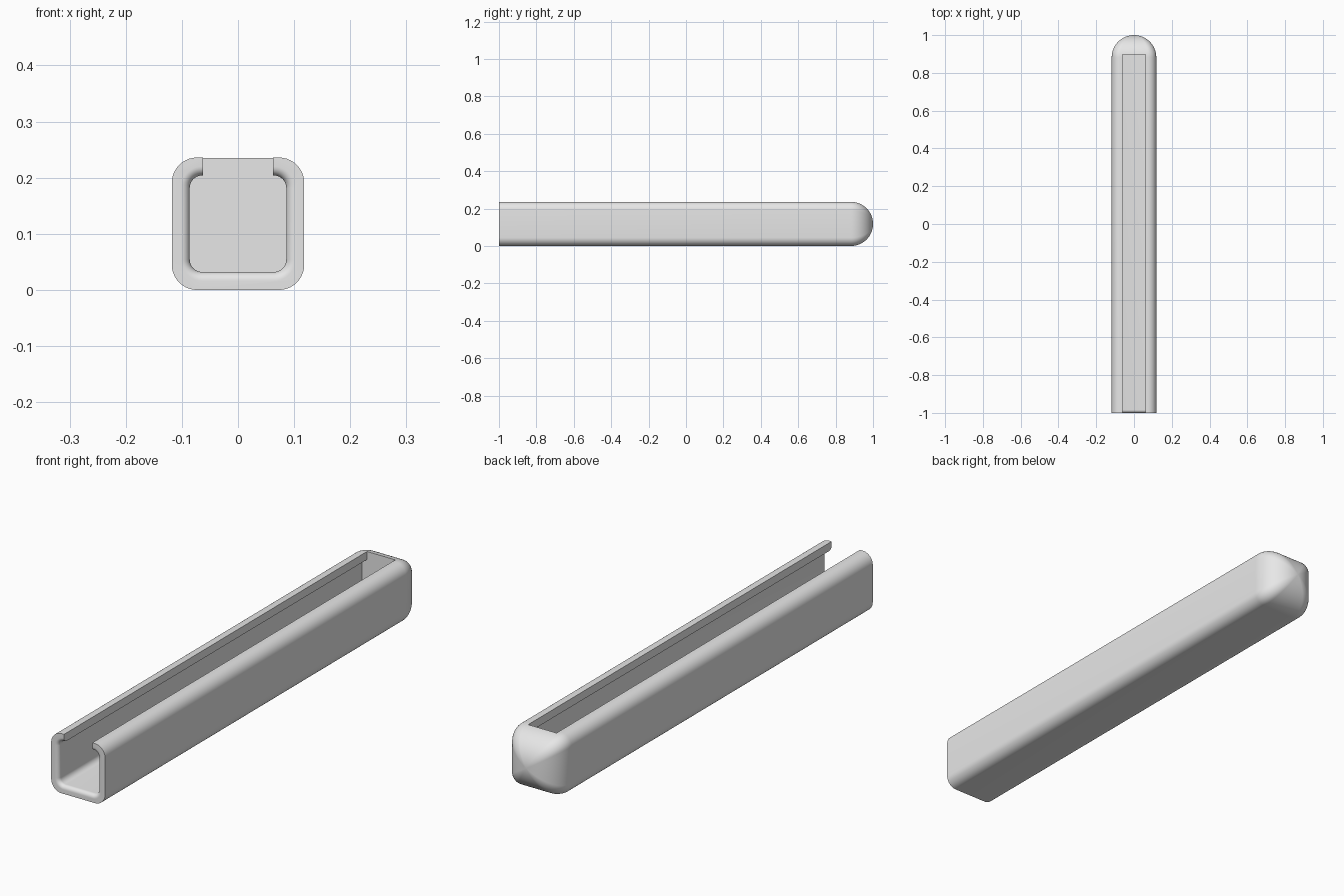
import bpy, bmesh, math

if "Cube" in bpy.data.objects:
    bpy.data.objects.remove(bpy.data.objects["Cube"])

HALF = 0.118        # half width of the channel, also the dome radius
BORE = 0.086        # half width of the cavity
SLOT = 0.062        # half width of the top slot
FRONT, END, DOME = -1.0, 0.897, 1.0 - HALF
FLARE = 0.016       # rounding of the cavity mouth

grey = bpy.data.materials.new("plain grey")
grey.diffuse_color = (0.8, 0.8, 0.8, 1)
grey.use_nodes = True
grey.node_tree.nodes["Principled BSDF"].inputs["Base Color"].default_value = grey.diffuse_color


def ring(half, radius, y, scale=1.0, steps=10):
    """Rounded square in the xz plane, centred on the channel axis."""
    pts = []
    for k, (sx, sz) in enumerate([(1, 1), (-1, 1), (-1, -1), (1, -1)]):
        for i in range(steps + 1):
            a = math.pi / 2 * (k + i / steps)
            x = sx * (half - radius) + radius * math.cos(a)
            z = sz * (half - radius) + radius * math.sin(a)
            pts.append((x * scale, y, HALF + z * scale))
    return pts


def loft(name, rings):
    """Closed solid through a list of matching rings."""
    bm = bmesh.new()
    rows = [[bm.verts.new(p) for p in r] for r in rings]
    n = len(rows[0])
    for a, b in zip(rows, rows[1:]):
        for i in range(n):
            bm.faces.new((a[i], a[(i + 1) % n], b[(i + 1) % n], b[i]))
    bm.faces.new(rows[0])
    bm.faces.new(rows[-1])
    bmesh.ops.recalc_face_normals(bm, faces=bm.faces)
    mesh = bpy.data.meshes.new(name)
    bm.to_mesh(mesh)
    bm.free()
    mesh.materials.append(grey)
    ob = bpy.data.objects.new(name, mesh)
    bpy.context.collection.objects.link(ob)
    return ob


# Outer body: straight rounded tube closed by a domed end
rings = [ring(HALF, 0.045, FRONT)]
for i in range(25):
    t = math.radians(89.3) * i / 24
    rings.append(ring(HALF, 0.045, DOME + HALF * math.sin(t), math.cos(t)))
channel = loft("channel", rings)

# Cavity with a rounded mouth
rings = [ring(BORE + FLARE, 0.022 + FLARE, FRONT - 0.05)]
for i in range(9):
    t = math.pi / 2 * i / 8
    d = FLARE * (1 - math.sin(t))
    rings.append(ring(BORE + d, 0.022 + d, FRONT + FLARE * (1 - math.cos(t))))
rings.append(ring(BORE, 0.022, END))
cavity = loft("cavity_cutter", rings)

# Slot along the top, open at the front
outline = [(-SLOT, 0.12), (SLOT, 0.12), (SLOT, 0.3), (-SLOT, 0.3)]
slot = loft("slot_cutter", [[(x, y, z) for x, z in outline]
                            for y in (FRONT - 0.1, END)])

bpy.context.view_layer.objects.active = channel
channel.select_set(True)
for cutter in (cavity, slot):
    cutter.hide_render = True
    mod = channel.modifiers.new(cutter.name, 'BOOLEAN')
    mod.operation = 'DIFFERENCE'
    mod.solver = 'EXACT'
    mod.object = cutter
    bpy.ops.object.modifier_apply(modifier=mod.name)
    bpy.data.objects.remove(cutter)

bpy.ops.object.shade_smooth_by_angle(angle=math.radians(30))
